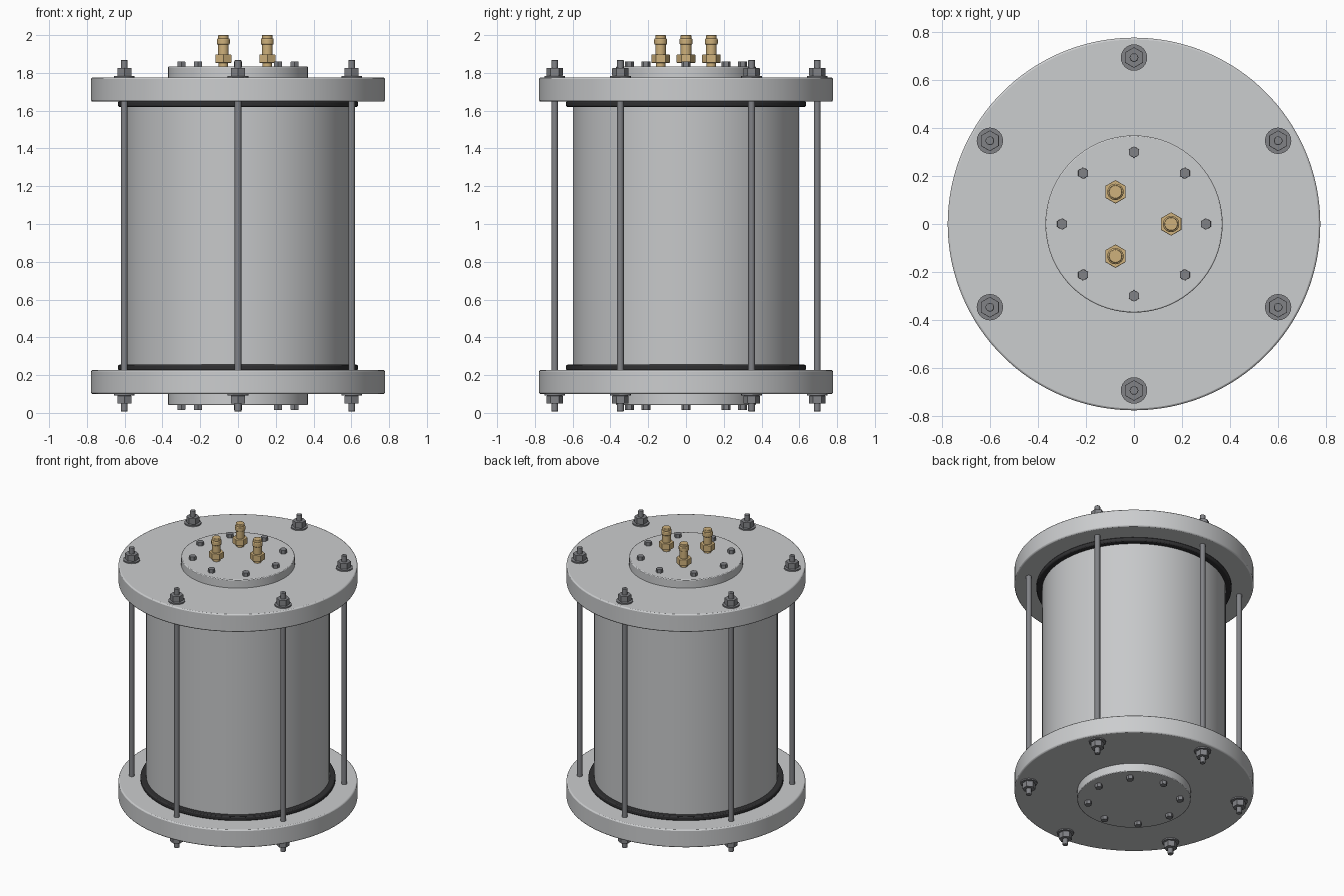
import bpy, math
from math import pi, cos, sin

cube = bpy.data.objects.get("Cube")
if cube:
    bpy.data.objects.remove(cube, do_unlink=True)


def material(name, color):
    m = bpy.data.materials.new(name)
    m.use_nodes = True
    m.diffuse_color = (*color, 1)
    m.node_tree.nodes["Principled BSDF"].inputs["Base Color"].default_value = (*color, 1)
    return m


ALUMINIUM = material("aluminium", (0.60, 0.61, 0.62))
TUBE = material("brushed tube", (0.57, 0.58, 0.59))
STEEL = material("dark steel", (0.22, 0.225, 0.24))
RUBBER = material("black rubber", (0.03, 0.03, 0.032))
BRASS = material("brass", (0.62, 0.44, 0.20))


def cylinder(name, radius, z0, z1, mat, x=0, y=0, sides=96, bevel=0.0):
    """Upright cylinder or, with six sides, a hexagon pointing along y."""
    bpy.ops.mesh.primitive_cylinder_add(vertices=sides, radius=radius, depth=z1 - z0,
                                        location=(x, y, (z0 + z1) / 2))
    ob = bpy.context.object
    ob.name = name
    ob.data.materials.append(mat)
    if bevel:
        mod = ob.modifiers.new("Bevel", 'BEVEL')
        mod.width = bevel
        mod.segments = 2
        mod.limit_method = 'ANGLE'
        mod.angle_limit = math.radians(65)
    if sides > 6:
        bpy.ops.object.shade_smooth_by_angle(angle=math.radians(35))
    return ob


def ring(count, radius, start=0.0):
    for i in range(count):
        a = start + 2 * pi * i / count
        yield i + 1, radius * cos(a), radius * sin(a)


MID = 0.9375  # mirror height of the two ends


def span(z0, z1, top):
    """Height range at the top end, or mirrored to the bottom end."""
    return (z0, z1) if top else (2 * MID - z1, 2 * MID - z0)


# Vessel wall
cylinder("tube", 0.598, 0.23, 1.645, TUBE)

# End plates, gaskets, covers and cover bolts at both ends
for top in (True, False):
    end = "top" if top else "bottom"
    cylinder(end + "_flange", 0.778, *span(1.648, 1.775, top), ALUMINIUM, sides=128, bevel=0.008)
    cylinder(end + "_gasket", 0.635, *span(1.62, 1.65, top), RUBBER, bevel=0.007)
    cylinder(end + "_cover", 0.37, *span(1.77, 1.834, top), ALUMINIUM, bevel=0.005)
    for i, x, y in ring(8, 0.3):
        cylinder(f"{end}_cover_bolt_{i}", 0.024, *span(1.83, 1.86, top), STEEL, x, y, 6, 0.002)
    for i, x, y in ring(6, 0.695, pi / 2):
        cylinder(f"{end}_washer_{i}", 0.055, *span(1.773, 1.784, top), STEEL, x, y, 24)
        cylinder(f"{end}_nut_{i}", 0.043, *span(1.784, 1.826, top), STEEL, x, y, 6, 0.002)

# Tie rods
for i, x, y in ring(6, 0.695, pi / 2):
    cylinder(f"tie_rod_{i}", 0.018, 0.007, 1.868, STEEL, x, y, 20, 0.003)

# Brass fittings: stem, hexagon, neck, collar and cap
for i, x, y in ring(3, 0.155):
    cylinder(f"fitting_stem_{i}", 0.025, 1.83, 1.86, BRASS, x, y, 24)
    cylinder(f"fitting_hexagon_{i}", 0.049, 1.853, 1.897, BRASS, x, y, 6, 0.003)
    cylinder(f"fitting_neck_{i}", 0.028, 1.895, 1.955, BRASS, x, y, 24)
    cylinder(f"fitting_collar_{i}", 0.034, 1.95, 1.982, BRASS, x, y, 24, 0.005)
    cylinder(f"fitting_cap_{i}", 0.028, 1.98, 2.0, BRASS, x, y, 24, 0.003)
